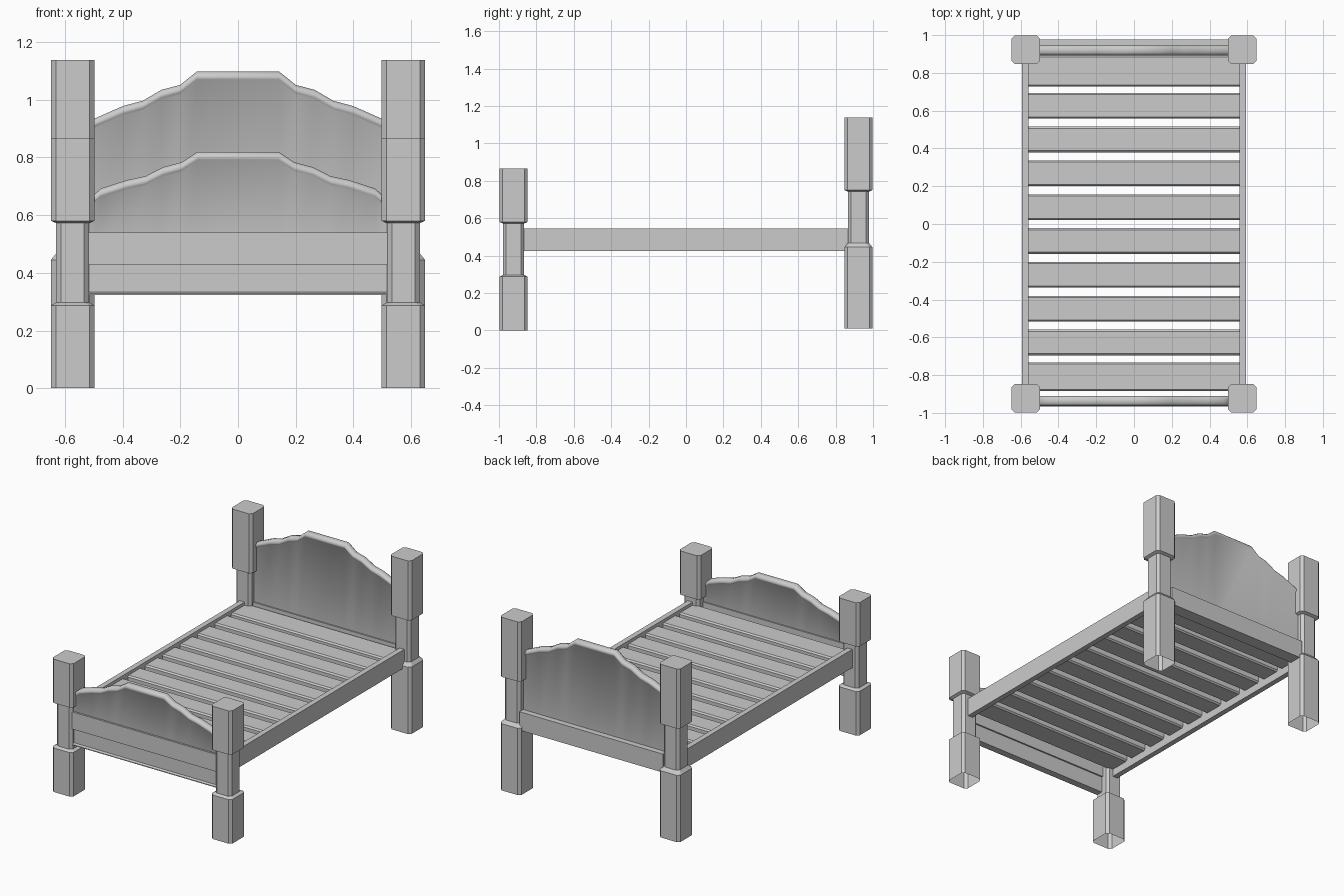
import bpy, bmesh
from math import radians

if "Cube" in bpy.data.objects:
    bpy.data.objects.remove(bpy.data.objects["Cube"])


def make_object(name, bm, smooth=False):
    bmesh.ops.recalc_face_normals(bm, faces=bm.faces)
    mesh = bpy.data.meshes.new(name)
    bm.to_mesh(mesh)
    bm.free()
    obj = bpy.data.objects.new(name, mesh)
    bpy.context.collection.objects.link(obj)
    if smooth:
        mesh.shade_smooth()
        mesh.set_sharp_from_angle(angle=radians(50))
    return obj


def prism(name, profile, x0, x1):
    """Bar along x with a (y, z) cross-section."""
    bm = bmesh.new()
    a = bm.faces.new([bm.verts.new((x0, y, z)) for y, z in profile])
    ext = bmesh.ops.extrude_face_region(bm, geom=[a], use_keep_orig=True)
    bmesh.ops.translate(bm, vec=(x1 - x0, 0, 0),
                        verts=[g for g in ext["geom"] if isinstance(g, bmesh.types.BMVert)])
    return make_object(name, bm)


def box(name, x0, x1, y0, y1, z0, z1):
    return prism(name, [(y0, z0), (y1, z0), (y1, z1), (y0, z1)], x0, x1)


def slat(name, y0, y1, z0, z1, c=0.009):
    """Slat with chamfered long edges."""
    prism(name, [(y0 + c, z0), (y1 - c, z0), (y1, z0 + c), (y1, z1 - c),
                 (y1 - c, z1), (y0 + c, z1), (y0, z1 - c), (y0, z0 + c)], -0.562, 0.562)


def post(name, cx, cy, rings):
    """Chamfered square post lofted through (height, half width), open at the foot."""
    bm = bmesh.new()
    loops = []
    for z, h in rings:
        c = h - 0.017
        pts = [(h, -c), (h, c), (c, h), (-c, h), (-h, c), (-h, -c), (-c, -h), (c, -h)]
        loops.append([bm.verts.new((cx + x, cy + y, z)) for x, y in pts])
    for a, b in zip(loops, loops[1:]):
        for i in range(8):
            j = (i + 1) % 8
            bm.faces.new((a[i], a[j], b[j], b[i]))
    bm.faces.new(loops[-1])
    return make_object(name, bm)


def board(name, half, y0, y1, z0):
    """Panel with a stepped arch on top, rimmed by a rounded bead."""
    outline = half + [(-x, z) for x, z in reversed(half)]
    # (inset from the face, drop below the outline), mirrored front to back
    bead = [(0.008, 0.034), (0.002, 0.027), (0, 0.018), (0.004, 0.008), (0.014, 0)]
    section = [(y0 + i, d) for i, d in bead] + [(y1 - i, d) for i, d in reversed(bead)]
    bm = bmesh.new()
    cols = []
    for x, z in outline:
        col = [bm.verts.new((x, section[0][0], z0))]
        col += [bm.verts.new((x, y, z - d)) for y, d in section]
        col.append(bm.verts.new((x, section[-1][0], z0)))
        cols.append(col)
    n = len(cols[0])
    for a, b in zip(cols, cols[1:]):
        for i in range(n):
            j = (i + 1) % n
            bm.faces.new((a[i], a[j], b[j], b[i]))
    bm.faces.new(cols[0])
    bm.faces.new(cols[-1])
    return make_object(name, bm, smooth=True)


# Posts: thick foot, narrow neck, thick head
B, N = 0.075, 0.057
front_rings = [(0, B), (0.287, B), (0.297, N), (0.572, N), (0.58, B), (0.865, B)]
rear_rings = [(0.01, B), (0.445, B), (0.467, N), (0.742, N), (0.75, B), (1.138, B)]
for side, s in (("left", -1), ("right", 1)):
    post("front_post_" + side, s * 0.573, -0.922, front_rings)
    post("rear_post_" + side, s * 0.573, 0.922, rear_rings)
    # Side rails between the posts
    xa, xb = sorted((s * 0.558, s * 0.593))
    box("side_rail_" + side, xa, xb, -0.87, 0.87, 0.425, 0.545)

# Arched headboard and footboard
W = 0.518
board("headboard", [(-W, 0.925), (-0.398, 0.978), (-0.33, 0.996), (-0.265, 1.034),
                    (-0.2, 1.051), (-0.143, 1.097)], 0.893, 0.946, 0.428)
board("footboard", [(-W, 0.655), (-0.475, 0.692), (-0.385, 0.721), (-0.32, 0.735), (-0.26, 0.766),
                    (-0.195, 0.783), (-0.14, 0.819)], -0.963, -0.91, 0.428)

# Cross rails below the boards
box("head_cross_rail", -W, W, 0.893, 0.976, 0.425, 0.545)
box("foot_cross_rail", -W, W, -0.967, -0.91, 0.428, 0.54)

# Lower foot panel with a sloped lip along its bottom
prism("foot_lower_panel", [(-0.966, 0.323), (-0.92, 0.323), (-0.92, 0.428),
                           (-0.95, 0.428), (-0.95, 0.333), (-0.966, 0.328)], -W, W)

# Slats, the end ones a little wider
for i in range(10):
    y = 0.806 - i * 0.179
    y0, y1 = y - 0.069, y + 0.067
    if i == 0:
        y0, y1 = 0.727, 0.893
    if i == 9:
        y0, y1 = -0.885, -0.732
    slat("slat_%02d" % (i + 1), y0, y1, 0.474, 0.525)
